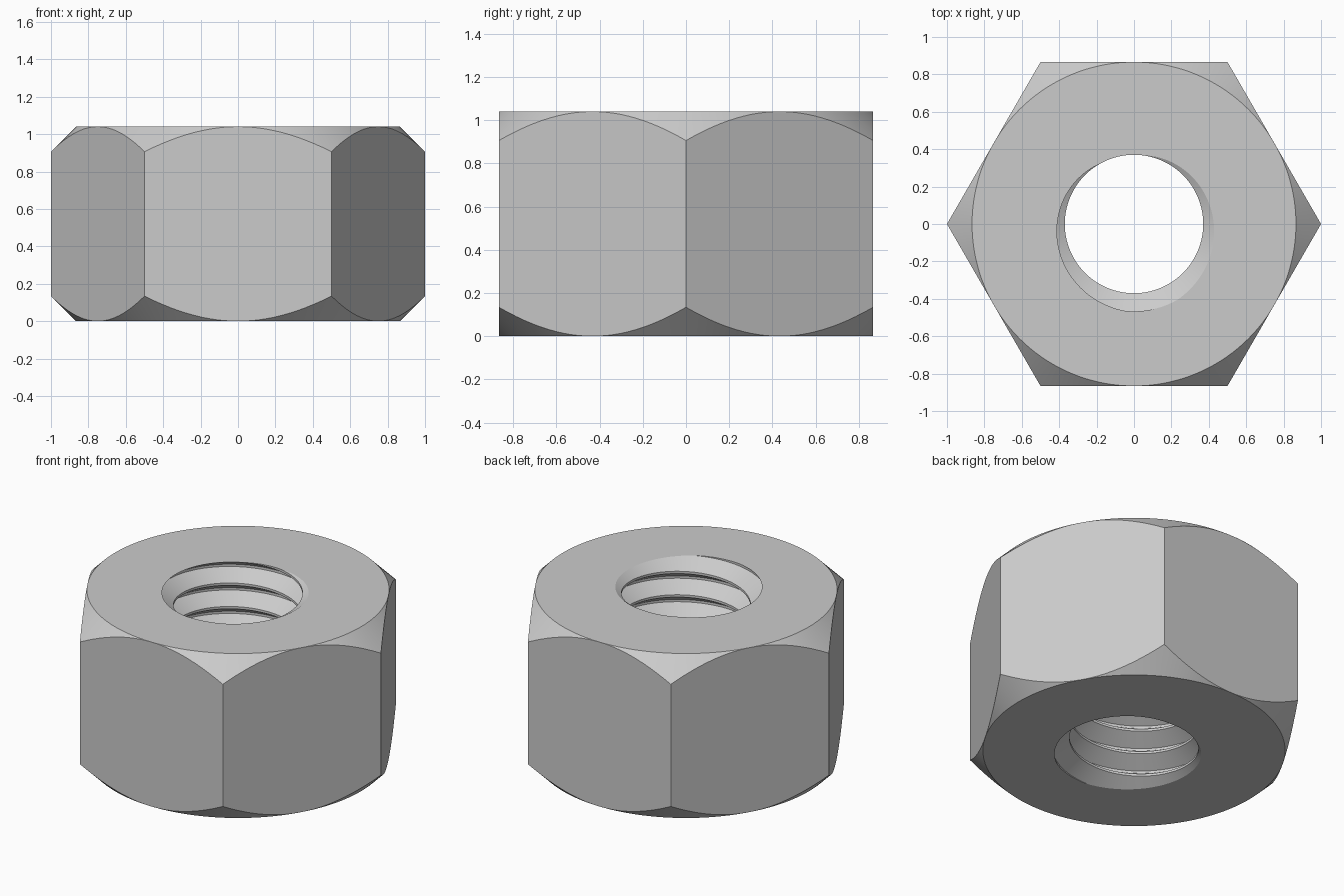
import bpy, bmesh, math

cube = bpy.data.objects.get("Cube")
if cube:
    bpy.data.objects.remove(cube, do_unlink=True)

HEIGHT = 1.04
APOTHEM = math.sqrt(3) / 2
MINOR, MAJOR = 0.37, 0.467      # thread crest and root radii
TURNS = 7
PITCH = HEIGHT / TURNS
FLAT = 0.1                      # crest and root width, in pitches
COLUMNS = 144
START = math.radians(120)       # angle where the crest meets the end faces

# Thread corners over one pitch: crest, rising flank, root, falling flank
CORNERS = (0, FLAT, 0.5, 0.5 + FLAT)


def thread_radius(u):
    """Radius of the internal thread at u pitches above a crest."""
    u %= 1
    flank = 0.5 - FLAT
    if u < FLAT:
        t = 0
    elif u < 0.5:
        t = (u - FLAT) / flank
    elif u < 0.5 + FLAT:
        t = 1
    else:
        t = (1 - u) / flank
    return MINOR + (MAJOR - MINOR) * t


def section(angle):
    """Closed radial outline (radius, z): hexagon, bevels, end faces, thread."""
    hexagon = APOTHEM / math.cos(angle % (math.pi / 3) - math.pi / 6)
    bevel = hexagon - APOTHEM
    points = [(APOTHEM, 0), (hexagon, bevel),
              (hexagon, HEIGHT - bevel), (APOTHEM, HEIGHT)]
    lead = (angle - START) / math.tau
    for turn in range(TURNS + 1, -3, -1):
        for corner in reversed(CORNERS):
            z = min(max((turn + corner + lead) * PITCH, 0), HEIGHT)
            points.append((thread_radius(z / PITCH - lead), z))
    return points


# Nut: sections joined around the axis
bm = bmesh.new()
rings = []
for i in range(COLUMNS + 1):
    a = math.tau * i / COLUMNS
    rings.append([bm.verts.new((r * math.cos(a), r * math.sin(a), z))
                  for r, z in section(a)])
for ring, following in zip(rings, rings[1:]):
    for j in range(len(ring)):
        k = (j + 1) % len(ring)
        bm.faces.new((ring[j], following[j], following[k], ring[k]))
bmesh.ops.remove_doubles(bm, verts=bm.verts, dist=0.0001)
bmesh.ops.dissolve_degenerate(bm, edges=bm.edges, dist=0.0001)
bmesh.ops.recalc_face_normals(bm, faces=bm.faces)

mesh = bpy.data.meshes.new("hex_nut")
bm.to_mesh(mesh)
bm.free()
nut = bpy.data.objects.new("hex_nut", mesh)
bpy.context.collection.objects.link(nut)

# Plain grey metal colour
grey = bpy.data.materials.new("grey_metal")
grey.use_nodes = True
colour = (0.6, 0.6, 0.6, 1)
grey.diffuse_color = colour
grey.node_tree.nodes["Principled BSDF"].inputs["Base Color"].default_value = colour
mesh.materials.append(grey)

# Smooth shading with crisp edges
bpy.context.view_layer.objects.active = nut
nut.select_set(True)
bpy.ops.object.shade_smooth_by_angle(angle=math.radians(30))
